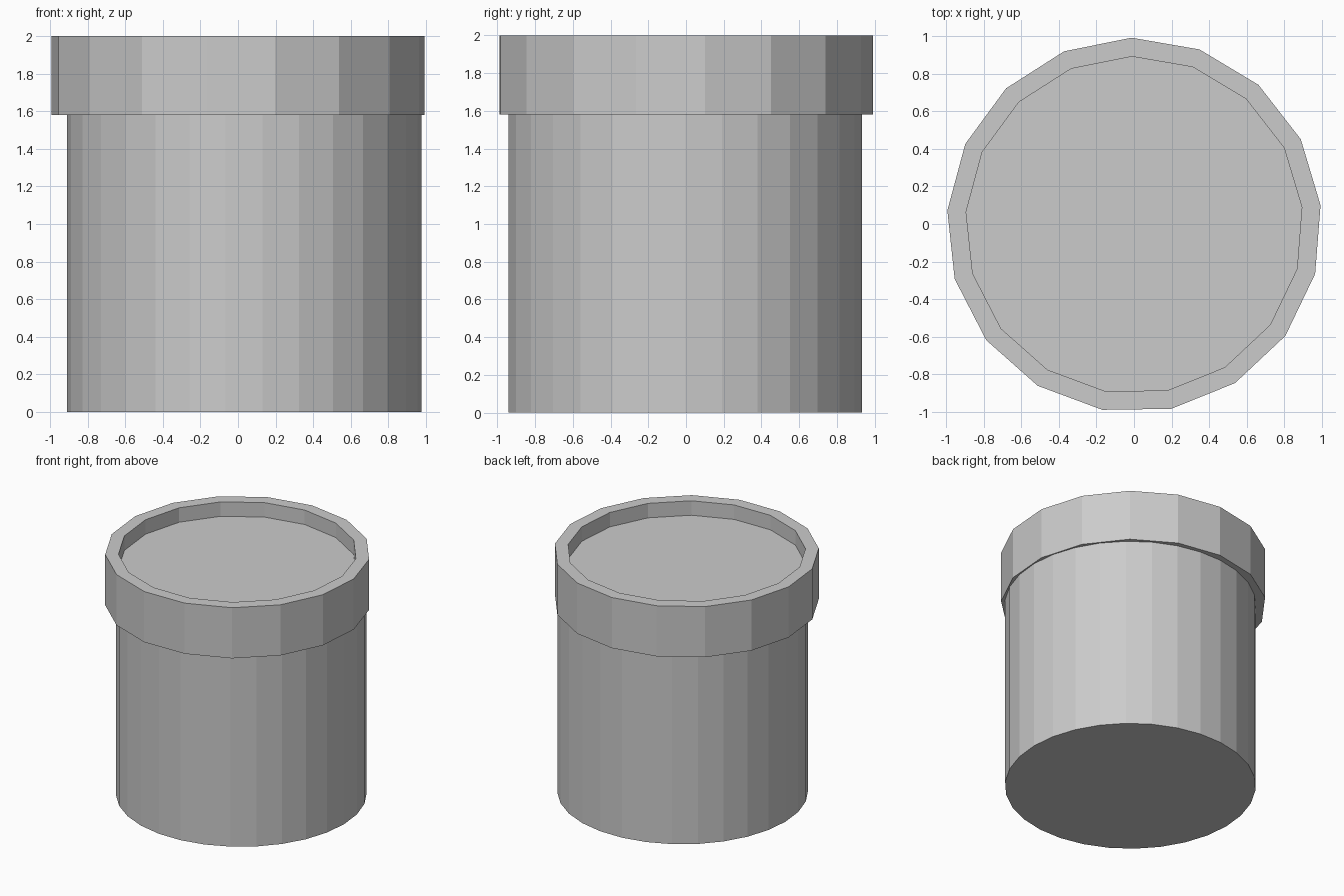
import bpy, bmesh
from math import cos, sin, radians, tau

if "Cube" in bpy.data.objects:
    bpy.data.objects.remove(bpy.data.objects["Cube"])


def ring(bm, sides, radius, z, centre, turn):
    """One polygon loop of vertices at height z."""
    angles = [radians(turn) + tau * i / sides for i in range(sides)]
    return [bm.verts.new((centre[0] + radius * cos(a), centre[1] + radius * sin(a), z))
            for a in angles]


def lathe(name, sides, profile, centre, turn):
    """Stack loops along a (radius, z) profile, then cap both ends."""
    bm = bmesh.new()
    loops = [ring(bm, sides, r, z, centre, turn) for r, z in profile]
    for low, high in zip(loops, loops[1:]):
        for i in range(sides):
            j = (i + 1) % sides
            bm.faces.new((low[i], low[j], high[j], high[i]))
    bm.faces.new(loops[0][::-1])
    bm.faces.new(loops[-1])
    bmesh.ops.recalc_face_normals(bm, faces=bm.faces)
    mesh = bpy.data.meshes.new(name)
    bm.to_mesh(mesh)
    bm.free()
    obj = bpy.data.objects.new(name, mesh)
    bpy.context.collection.objects.link(obj)
    return obj


# Straight 30-sided body, slightly off-centre
lathe("pipe_body", 30, [(0.943, 0), (0.943, 1.6)], (0.033, -0.004), 0)

# 17-sided collar with a recessed top
lathe("pipe_collar", 17, [(0.997, 1.58), (0.997, 2.0), (0.897, 2.0), (0.897, 1.88)],
      (0.001, -0.006), 90.8)
